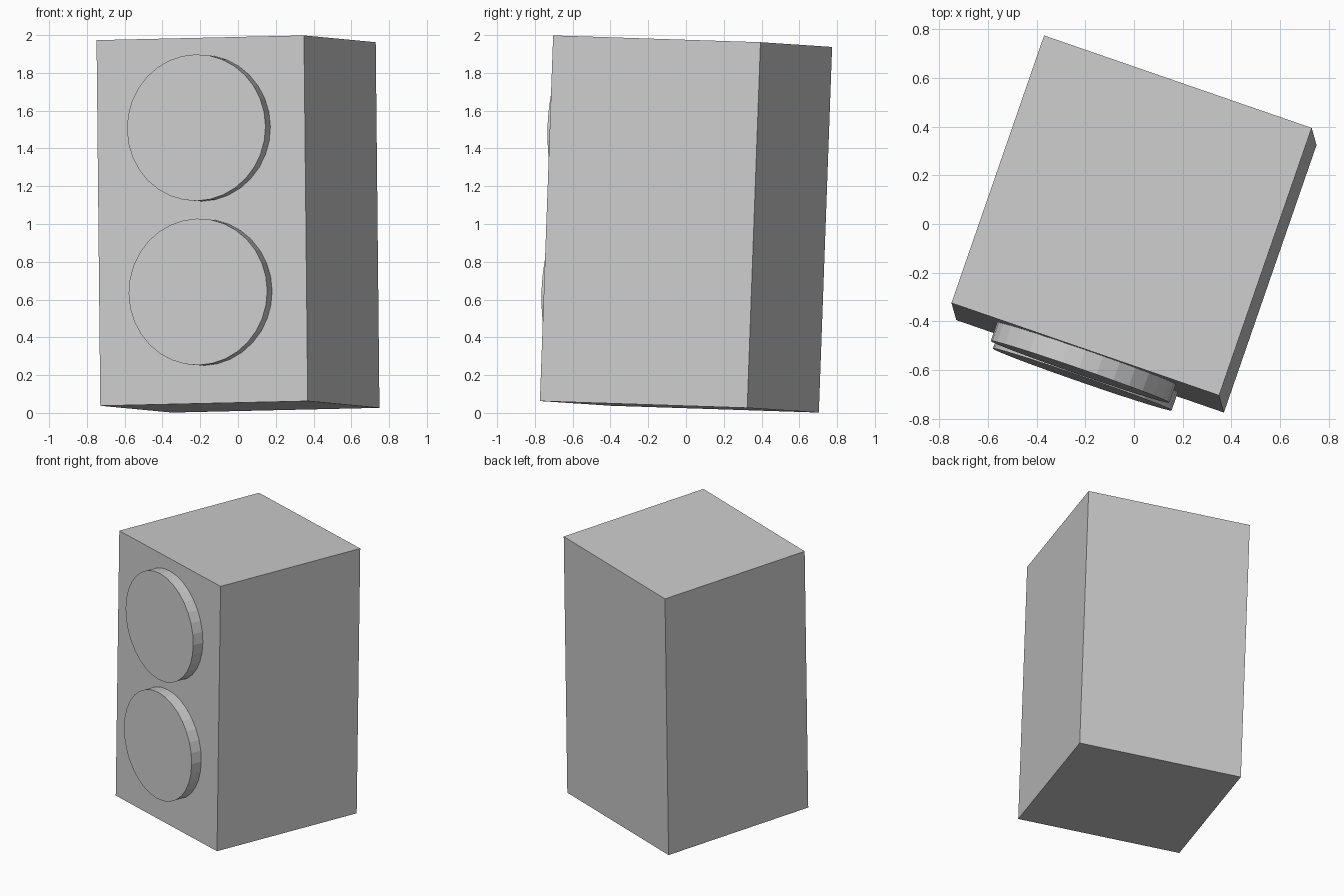
import bpy
from mathutils import Matrix, Vector

cube = bpy.data.objects.get("Cube")
if cube:
    bpy.data.objects.remove(cube, do_unlink=True)

# Single flat grey
grey = bpy.data.materials.new("light grey")
grey.use_nodes = True
colour = (0.6, 0.6, 0.6, 1)
grey.diffuse_color = colour
grey.node_tree.nodes["Principled BSDF"].inputs["Base Color"].default_value = colour

# Slightly tilted frame of the cabinet: side, depth and height axes
side = Vector((1.1, -0.38, 0.025)).normalized()
depth = Vector((0.38, 1.1, -0.036))
depth = (depth - side * depth.dot(side)).normalized()
up = side.cross(depth)
frame = Matrix((side, depth, up)).transposed().to_4x4()
frame.translation = (0, 0, 1)

WIDTH, HEIGHT = 1.162, 1.937
DISC_RADIUS, DISC_DEPTH, SUNK = 0.388, 0.08, 0.02


def finish(name, local):
    obj = bpy.context.object
    obj.name = name
    obj.data.materials.append(grey)
    obj.matrix_world = frame @ local


# Cabinet
bpy.ops.mesh.primitive_cube_add(size=1)
finish("cabinet", Matrix.Diagonal((WIDTH, WIDTH, HEIGHT, 1)))

# Round speaker drivers, sunk a little into the front panel
for name, height in (("upper_driver", 0.49), ("lower_driver", -0.38)):
    bpy.ops.mesh.primitive_cylinder_add(
        vertices=32, radius=DISC_RADIUS, depth=DISC_DEPTH + SUNK)
    y = -WIDTH / 2 - (DISC_DEPTH - SUNK) / 2
    finish(name, Matrix.Translation((0, y, height)) @ Matrix.Rotation(1.5708, 4, "X"))
